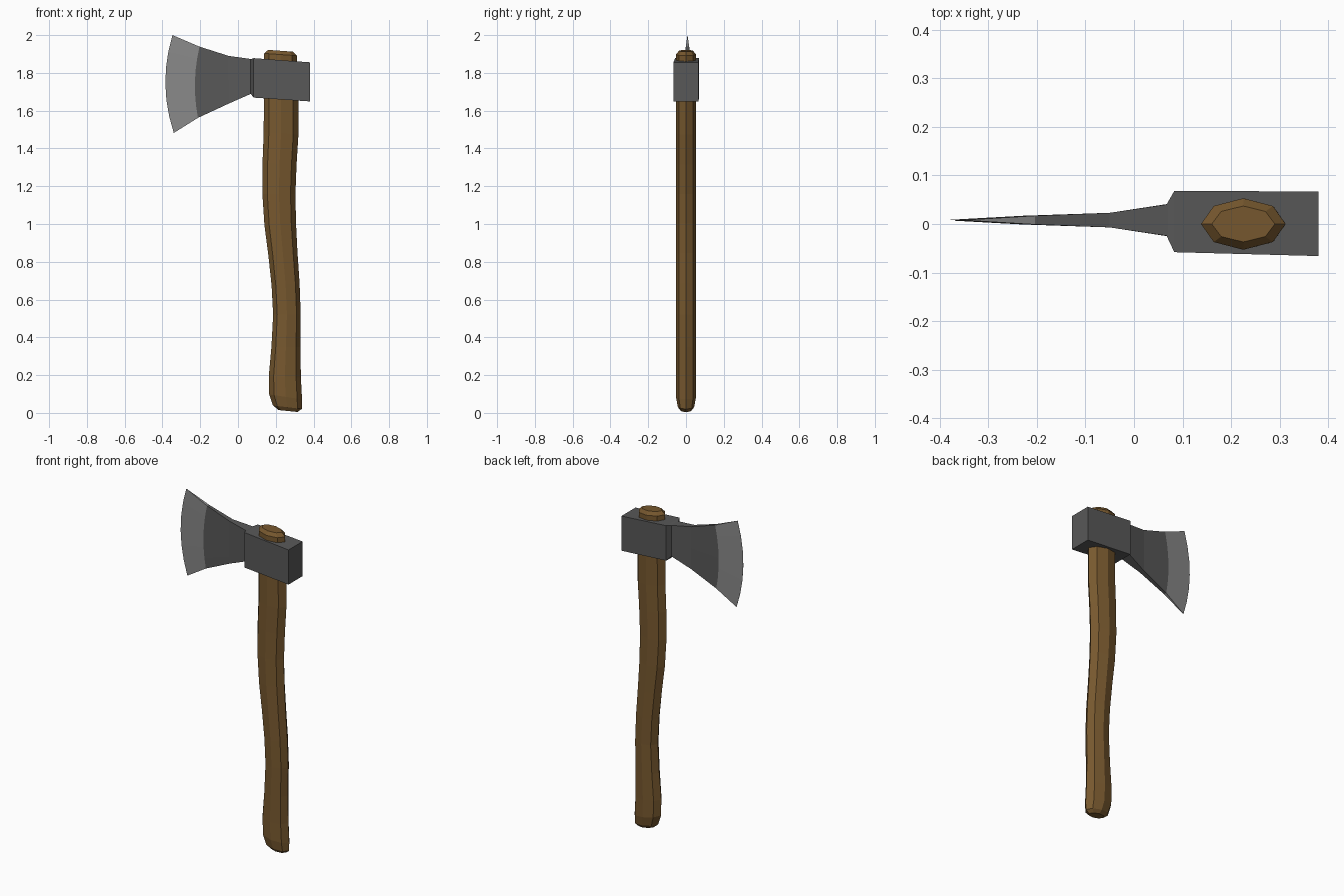
import bpy, bmesh, math

if "Cube" in bpy.data.objects:
    bpy.data.objects.remove(bpy.data.objects["Cube"])


def material(name, rgb):
    m = bpy.data.materials.new(name)
    m.diffuse_color = (*rgb, 1)
    m.use_nodes = True
    m.node_tree.nodes["Principled BSDF"].inputs["Base Color"].default_value = m.diffuse_color
    return m


WOOD = material("brown wood", (0.185, 0.098, 0.028))
STEEL = material("dark steel", (0.098, 0.098, 0.098))
EDGE = material("honed steel", (0.25, 0.25, 0.25))


def finish(name, bm, mats):
    bmesh.ops.recalc_face_normals(bm, faces=bm.faces)
    me = bpy.data.meshes.new(name)
    bm.to_mesh(me)
    bm.free()
    for m in mats:
        me.materials.append(m)
    ob = bpy.data.objects.new(name, me)
    bpy.context.collection.objects.link(ob)
    return ob


def loft(bm, rings):
    """Skin closed rings of equal length and cap both ends."""
    rings = [[bm.verts.new(p) for p in r] for r in rings]
    for a, b in zip(rings, rings[1:]):
        for i in range(len(a)):
            j = (i + 1) % len(a)
            bm.faces.new((a[i], a[j], b[j], b[i]))
    bm.faces.new(rings[0])
    bm.faces.new(rings[-1])


# Handle: elongated octagon swept along a gentle S curve
# (height, left x, right x, half depth, slope across x)
SECTIONS = [
    (0.010, 0.215, 0.315, 0.027, -0.10), (0.030, 0.185, 0.338, 0.043, -0.12),
    (0.085, 0.165, 0.339, 0.053, -0.15), (0.19, 0.163, 0.333, 0.053, -0.05),
    (0.35, 0.177, 0.330, 0.053, 0), (0.52, 0.186, 0.332, 0.053, 0),
    (0.68, 0.178, 0.326, 0.053, 0.1), (0.84, 0.161, 0.315, 0.053, 0.1),
    (1.00, 0.140, 0.307, 0.053, 0.08), (1.16, 0.129, 0.304, 0.053, 0),
    (1.32, 0.130, 0.310, 0.053, -0.07), (1.48, 0.136, 0.320, 0.053, -0.07),
    (1.66, 0.137, 0.319, 0.053, -0.07), (1.80, 0.138, 0.313, 0.053, -0.07),
    (1.897, 0.138, 0.312, 0.053, -0.07), (1.917, 0.160, 0.290, 0.037, -0.07)]
OCTAGON = [(1, 0), (0.7, 0.7), (0, 1), (-0.7, 0.7),
           (-1, 0), (-0.7, -0.7), (0, -1), (0.7, -0.7)]
bm = bmesh.new()
loft(bm, [[((l + r) / 2 + u * (r - l) / 2, v * d, z + s * u * (r - l) / 2)
           for u, v in OCTAGON] for z, l, r, d, s in SECTIONS])
finish("handle", bm, [WOOD])

# Head block: slightly tilted box with a chamfered shoulder
BLOCK = [(0.067, 1.690, 1.872, -0.024, 0.040), (0.083, 1.669, 1.878, -0.058, 0.068),
         (0.380, 1.649, 1.856, -0.066, 0.067)]
bm = bmesh.new()
loft(bm, [[(x, y0, z0), (x, y1, z0), (x, y1, z1), (x, y0, z1)]
          for x, z0, z1, y0, y1 in BLOCK])
finish("head_block", bm, [STEEL])

# Blade: columns from shoulder to cutting edge, bowed outwards
# (bottom x, bottom z, top x, top z, bow, half thickness)
COLUMNS = [(0.068, 1.689, 0.072, 1.873, 0, 0.033), (-0.05, 1.637, -0.05, 1.890, 0, 0.015),
           (-0.212, 1.562, -0.204, 1.939, 0.02, 0.009), (-0.340, 1.482, -0.347, 2.0, 0.041, 0.0004)]
ROWS = 6


def blade_ring(x0, z0, x1, z1, bow, half):
    side = []
    for i in range(ROWS + 1):
        t = i / ROWS
        side.append((x0 + (x1 - x0) * t - bow * 4 * t * (1 - t), z0 + (z1 - z0) * t))
    return ([(x, 0.008 - half, z) for x, z in side]
            + [(x, 0.008 + half, z) for x, z in reversed(side)])


bm = bmesh.new()
loft(bm, [blade_ring(*c) for c in COLUMNS])
blade = finish("blade", bm, [STEEL, EDGE])
for f in blade.data.polygons:      # honed bevel beyond the last column
    f.material_index = int(f.center.x < -0.24)
